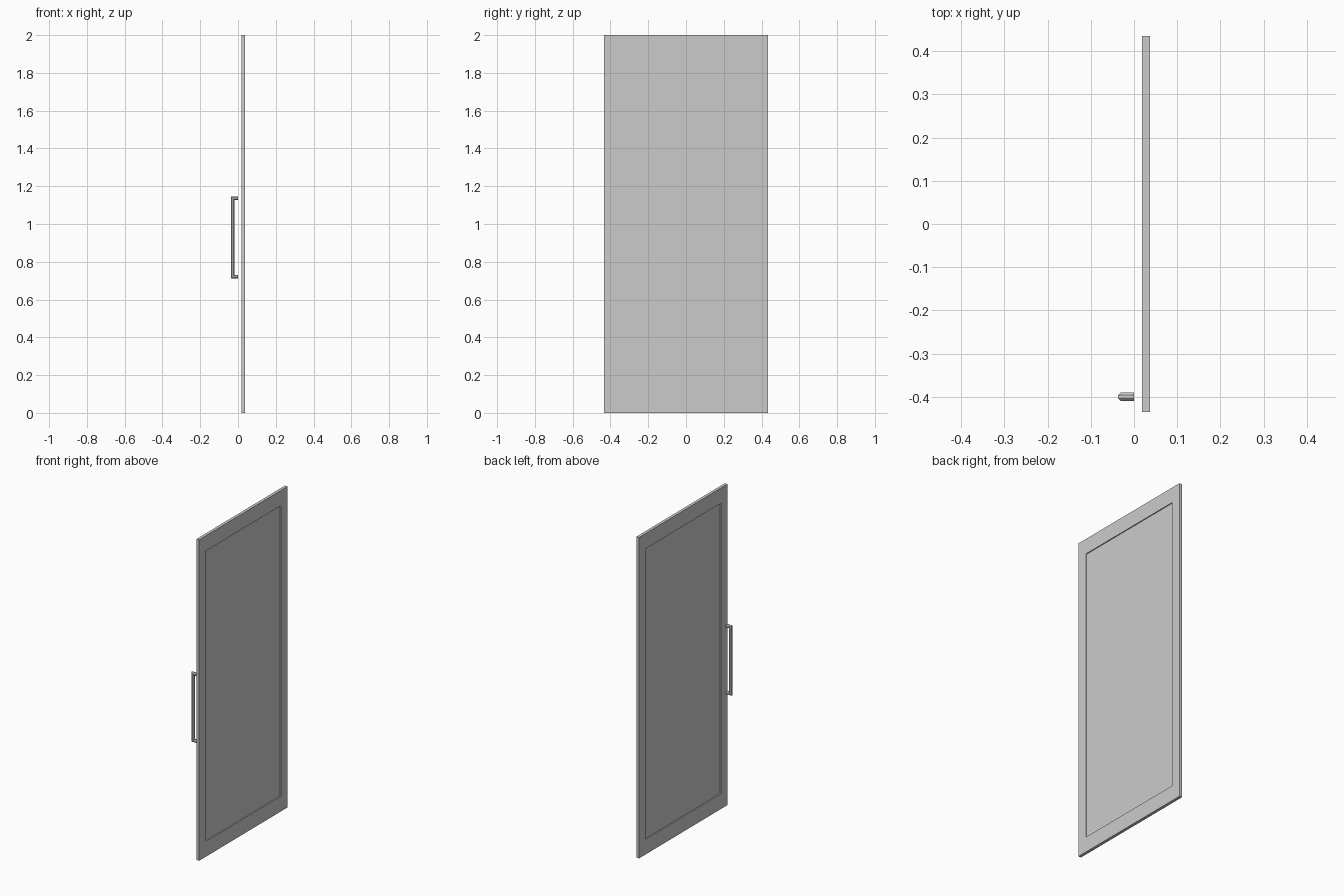
import bpy, bmesh, math

if "Cube" in bpy.data.objects:
    bpy.data.objects.remove(bpy.data.objects["Cube"])


def make_object(name, bm):
    bmesh.ops.recalc_face_normals(bm, faces=bm.faces)
    mesh = bpy.data.meshes.new(name)
    bm.to_mesh(mesh)
    bm.free()
    obj = bpy.data.objects.new(name, mesh)
    bpy.context.collection.objects.link(obj)
    return obj


# Door slab: frame with a recessed panel on both faces
X0, X1, HALF_W, HEIGHT = 0.0185, 0.037, 0.435, 2.0
INSET_Y, INSET_Z, DEPTH = 0.065, 0.095, 0.006

bm = bmesh.new()


def rect(x, dy, dz):
    y = HALF_W - dy
    return [bm.verts.new((x, sy, sz)) for sy, sz in
            ((-y, dz), (y, dz), (y, HEIGHT - dz), (-y, HEIGHT - dz))]


loops = [
    rect(X0 + DEPTH, INSET_Y, INSET_Z),
    rect(X0, INSET_Y, INSET_Z),
    rect(X0, 0, 0),
    rect(X1, 0, 0),
    rect(X1, INSET_Y, INSET_Z),
    rect(X1 - DEPTH, INSET_Y, INSET_Z),
]
for a, b in zip(loops, loops[1:]):
    for i in range(4):
        j = (i + 1) % 4
        bm.faces.new((a[i], a[j], b[j], b[i]))
bm.faces.new(loops[0])
bm.faces.new(loops[-1])
make_object("door_panel", bm)

# Pull handle: octagonal bar with mitred corners, legs pointing to the door
SIDES, APOTHEM = 8, 0.0095
R = APOTHEM / math.cos(math.pi / SIDES)
BAR_X, Y, Z0, Z1 = -0.037 + APOTHEM, -0.40, 0.711 + APOTHEM, 1.146 - APOTHEM

bm = bmesh.new()
rings = []
# Each row: x, z, then how the outward profile coordinate shifts x and z
for x, z, kx, kz in ((0, Z0, 0, -1), (BAR_X, Z0, -1, -1),
                     (BAR_X, Z1, -1, 1), (0, Z1, 0, 1)):
    ring = []
    for i in range(SIDES):
        a = 2 * math.pi * (i + 0.5) / SIDES
        out = R * math.cos(a)
        ring.append(bm.verts.new((x + kx * out, Y + R * math.sin(a), z + kz * out)))
    rings.append(ring)
for a, b in zip(rings, rings[1:]):
    for i in range(SIDES):
        j = (i + 1) % SIDES
        bm.faces.new((a[i], a[j], b[j], b[i]))
bm.faces.new(rings[0])
bm.faces.new(rings[-1])
make_object("pull_handle", bm)
